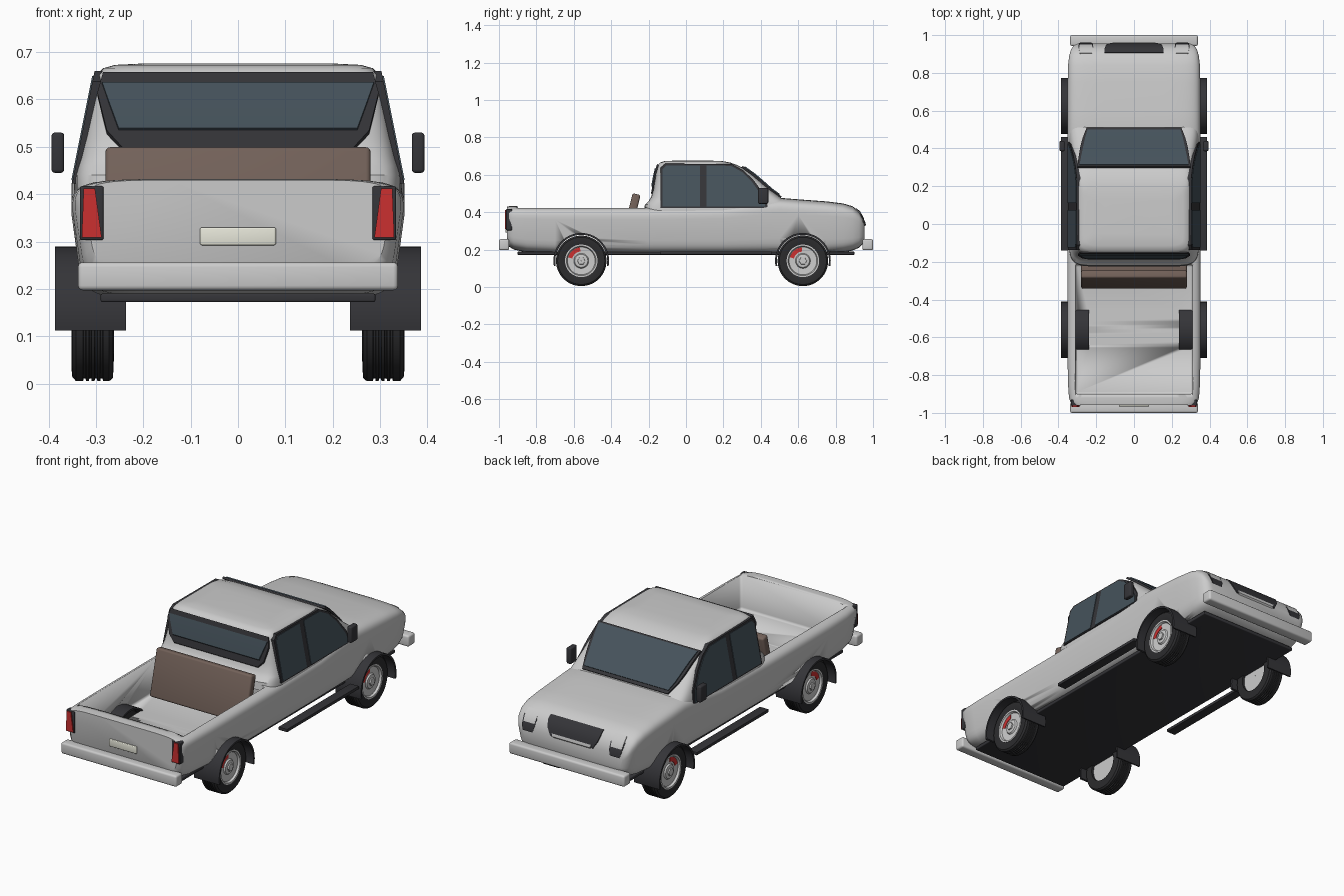
import bpy, bmesh
from math import sin, cos, pi, radians
from mathutils import Matrix

if "Cube" in bpy.data.objects:
    bpy.data.objects.remove(bpy.data.objects["Cube"])


def mat(name, c):
    m = bpy.data.materials.new(name)
    m.diffuse_color = (*c, 1)
    m.use_nodes = True
    m.node_tree.nodes["Principled BSDF"].inputs["Base Color"].default_value = m.diffuse_color
    return m


BLACK = mat("black_trim", (0.035, 0.035, 0.04))
TYRE = mat("rubber", (0.025, 0.025, 0.027))
GLASS = mat("dark_glass", (0.06, 0.085, 0.105))
BROWN = mat("brown_vinyl", (0.17, 0.12, 0.10))
RED = mat("red_lens", (0.6, 0.03, 0.03))
CREAM = mat("cream_plate", (0.8, 0.8, 0.7))


def finish(name, bm, m=None, smooth=35):
    bmesh.ops.recalc_face_normals(bm, faces=bm.faces)
    me = bpy.data.meshes.new(name)
    bm.to_mesh(me)
    bm.free()
    ob = bpy.data.objects.new(name, me)
    bpy.context.collection.objects.link(ob)
    if m:
        me.materials.append(m)
    bpy.ops.object.select_all(action='DESELECT')
    bpy.context.view_layer.objects.active = ob
    ob.select_set(True)
    if smooth:
        bpy.ops.object.shade_smooth_by_angle(angle=radians(smooth))
    return ob


def loft(name, rings, m=None, closed=False, smooth=35):
    """Skin a list of equal-length rings; cap the ends unless closed."""
    bm = bmesh.new()
    vs = [[bm.verts.new(p) for p in r] for r in rings]
    n = len(vs[0])
    pairs = list(zip(vs, vs[1:])) + ([(vs[-1], vs[0])] if closed else [])
    for a, b in pairs:
        for i in range(n):
            j = (i + 1) % n
            bm.faces.new((a[i], a[j], b[j], b[i]))
    if not closed:
        bm.faces.new(vs[0])
        bm.faces.new(vs[-1])
    return finish(name, bm, m, smooth)


def box(name, x, y, z, m=None, bevel=0.0, tilt=0):
    bm = bmesh.new()
    bmesh.ops.create_cube(bm, size=1)
    bmesh.ops.scale(bm, vec=(x[1]-x[0], y[1]-y[0], z[1]-z[0]), verts=bm.verts)
    if bevel:
        bmesh.ops.bevel(bm, geom=bm.edges[:], offset=bevel, segments=3,
                        profile=0.5, affect='EDGES')
    bmesh.ops.rotate(bm, matrix=Matrix.Rotation(radians(tilt), 3, 'X'), verts=bm.verts)
    bmesh.ops.translate(bm, vec=((x[0]+x[1])/2, (y[0]+y[1])/2, (z[0]+z[1])/2), verts=bm.verts)
    return finish(name, bm, m)


def lathe(name, profile, centre, side, m=None, arc=(0, 2*pi), seg=48):
    """Turn a closed (x, radius) profile about an axle parallel to x."""
    full = arc[1] - arc[0] > 6.28
    rings = []
    for k in range(seg if full else seg + 1):
        a = arc[0] + (arc[1]-arc[0]) * k / seg
        rings.append([(side*x, centre[0]+r*cos(a), centre[1]+r*sin(a)) for x, r in profile])
    return loft(name, rings, m, closed=full)


def strip(name, rows, out, m, cx=0.0, thick=0.008):
    """Curved pane from rows of (y, z, half width), pushed along out=(dy, dz)."""
    rings = []
    for y, z, w in rows:
        q = []
        for sx, o in ((-1, out), (1, out), (1, (out[0]-thick*(1 if out[0] > 0 else -1), out[1]-thick)),
                      (-1, (out[0]-thick*(1 if out[0] > 0 else -1), out[1]-thick))):
            q.append((cx+sx*w, y+o[0], z+o[1]))
        rings.append(q)
    return loft(name, rings, m)


def side_pane(name, pts, s, off, m):
    """Flat leaning side pane from (y, z) outline."""
    fx = lambda z, o: s * (0.347 - (z-0.43)*0.2 + o)
    return loft(name, [[(fx(z, off-0.02), y, z) for y, z in pts],
                       [(fx(z, off), y, z) for y, z in pts]], m, smooth=0)


def sup(t, n):
    c, s = cos(t), sin(t)
    return (abs(c)**(2/n)*(1 if c >= 0 else -1), abs(s)**(2/n)*(1 if s >= 0 else -1))


def cut(ob, cutter):
    md = ob.modifiers.new("cut", 'BOOLEAN')
    md.object = cutter
    md.operation = 'DIFFERENCE'
    md.solver = 'EXACT'
    bpy.context.view_layer.objects.active = ob
    bpy.ops.object.modifier_apply(modifier=md.name)
    bpy.data.objects.remove(cutter)


WHEELS = (-0.56, 0.625)
AX = 0.14

# lower body: sections (y, half width, top, bottom)
stations = [(-0.958, .325, .43, .235), (-0.945, .338, .432, .215), (-0.92, .347, .432, .2),
            (-0.85, .352, .432, .185), (-0.7, .355, .432, .177), (-0.2, .355, .432, .175),
            (0.2, .355, .44, .175), (0.4, .355, .468, .175), (0.5, .355, .477, .175),
            (0.6, .355, .469, .175), (0.75, .354, .458, .177), (0.84, .352, .447, .185),
            (0.89, .346, .432, .195), (0.925, .336, .405, .21), (0.945, .322, .37, .23),
            (0.955, .30, .335, .25)]
rings = []
for y, w, t, b in stations:
    r = []
    for k in range(56):
        u, v = sup(2*pi*(k+.5)/56, 7)
        r.append((u*w*(1-0.1*((1-v)/2)**2), y, (t+b)/2 + v*(t-b)/2))
    rings.append(r)
body = loft("lower_body", rings)
cut(body, box("bed_cutter", (-.31, .31), (-.9, -.215), (.245, .7), bevel=.012))
for wy in WHEELS:
    for s in (-1, 1):
        cut(body, lathe("well_cutter", [(.243, 0.001), (.243, .142), (.5, .142), (.5, 0.001)], (wy, AX), s))
bpy.context.view_layer.objects.active = body
bpy.ops.object.shade_smooth_by_angle(angle=radians(35))

# cab: sections (z, rear y, front y, half width)
cab = [(.40, -.225, .57, .345), (.44, -.22, .56, .345), (.46, -.2, .535, .341), (.48, -.187, .505, .337),
       (.52, -.176, .452, .329), (.56, -.17, .407, .321), (.60, -.164, .36, .313),
       (.63, -.16, .318, .306), (.652, -.153, .275, .299), (.666, -.138, .235, .285),
       (.673, -.115, .195, .26), (.676, -.06, .13, .2)]
rings = []
for z, a, b, w in cab:
    rings.append([(u*w, (a+b)/2 + v*(b-a)/2, z) for u, v in (sup(2*pi*(k+.5)/56, 10) for k in range(56))])
loft("cab", rings)

# windscreen and rear window, dark surround under glass
strip("windscreen_surround", [(.30, .643, .30), (.36, .60, .292), (.407, .56, .284), (.452, .52, .272), (.508, .48, .25)],
      (.004, .004), BLACK)
strip("windscreen", [(.308, .637, .288), (.36, .60, .278), (.407, .56, .268), (.452, .52, .258), (.493, .49, .246)],
      (.008, .008), GLASS)
strip("rear_surround", [(-.15, .658, .285), (-.162, .615, .297), (-.176, .535, .277), (-.182, .50, .245)],
      (-.005, 0), BLACK)
strip("rear_window", [(-.156, .637, .287), (-.165, .60, .274), (-.176, .54, .252)], (-.010, 0), GLASS)

# side windows, mirrors, running boards
rear_w = [(-.125, .43), (.075, .43), (.075, .65), (-.105, .65), (-.125, .63)]
front_w = [(.11, .43), (.425, .43), (.41, .48), (.355, .56), (.30, .615), (.24, .648), (.11, .65)]
frame = [(-.137, .423), (.438, .423), (.425, .485), (.365, .567), (.305, .624), (.245, .657), (-.112, .66), (-.137, .638)]
for s, n in ((1, "right"), (-1, "left")):
    side_pane(n+"_window_frame", frame, s, .002, BLACK)
    side_pane(n+"_rear_side_window", rear_w, s, .005, GLASS)
    side_pane(n+"_front_side_window", front_w, s, .005, GLASS)
    box(n+"_mirror", sorted((s*.367, s*.394)), (.385, .44), (.445, .53), BLACK, .007)
    box(n+"_running_board", sorted((s*.335, s*.386)), (-.14, .46), (.174, .19), BLACK, .002)
    # tail lamp
    x = lambda a, b: sorted((s*a, s*b))
    box(n+"_tail_lamp_frame", x(.284, .334), (-.962, -.93), (.303, .417), BLACK, .004)
    rings = [[(s*a, yy, z) for a, z in ((.288, .309), (.33, .309), (.326, .412), (.302, .412))] for yy in (-.968, -.94)]
    loft(n+"_tail_lamp", rings, RED)
    # headlamp with thin dark rim
    strip(n+"_headlamp_rim", [(.895, .422, .035), (.925, .398, .04), (.945, .363, .036), (.949, .335, .028)],
          (.0, .0), BLACK, s*.255, .012)
    strip(n+"_headlamp", [(.9, .418, .032), (.925, .398, .036), (.945, .363, .032), (.949, .341, .025)],
          (.004, .003), None, s*.255, .012)

# grille, bumpers, number plate, underside
strip("grille", [(.905, .419, .155), (.927, .402, .155), (.946, .368, .147), (.954, .33, .125)], (.004, .003), BLACK, 0, .012)
strip("grille_bar", [(.952, .345, .115), (.955, .33, .11)], (.007, .003), None)
box("rear_bumper", (-.338, .338), (-1, -.945), (.197, .256), None, .01)
box("front_bumper", (-.338, .338), (.943, 1), (.197, .256), None, .01)
box("number_plate", (-.08, .08), (-.966, -.95), (.292, .33), CREAM, .004)
box("underside", (-.29, .29), (-.9, .9), (.172, .19), BLACK, .004)

# bench seat behind the cab
box("seat_back", (-.28, .28), (-.315, -.272), (.255, .5), BROWN, .01, -14)
box("seat_cushion", (-.28, .28), (-.3, -.19), (.25, .33), BROWN, .01)

# wheels and arches
tread = [(.264, .128), (.272, .135)]
for g in (.288, .300, .312, .324):
    tread += [(g-.003, .135), (g-.002, .129), (g+.002, .129), (g+.003, .135)]
tyre = [(.262, .085)] + tread + [(.342, .135), (.35, .126), (.352, .105), (.347, .085)]
rim = [(.275, .001), (.275, .086), (.349, .087), (.349, .079), (.338, .074), (.336, .04),
       (.343, .035), (.345, .026), (.345, .001)]
for wy, e in zip(WHEELS, ("rear", "front")):
    for s, n in ((1, "right"), (-1, "left")):
        p = e + "_" + n
        lathe(p+"_tyre", tyre, (wy, AX), s, TYRE, seg=64)
        lathe(p+"_wheel", rim, (wy, AX), s)
        lathe(p+"_hub_nut", [(.34, .001), (.34, .022), (.352, .02), (.352, .001)], (wy, AX), s, seg=6)
        lathe(p+"_red_mark", [(.335, .05), (.335, .072), (.3395, .072), (.3395, .05)], (wy, AX), s, RED,
              (radians(95), radians(165)), 12)
        lathe(p+"_arch", [(.237, .139), (.237, .149), (.386, .149), (.386, .139)], (wy, AX), s, BLACK,
              (radians(-11), radians(191)), 36)
